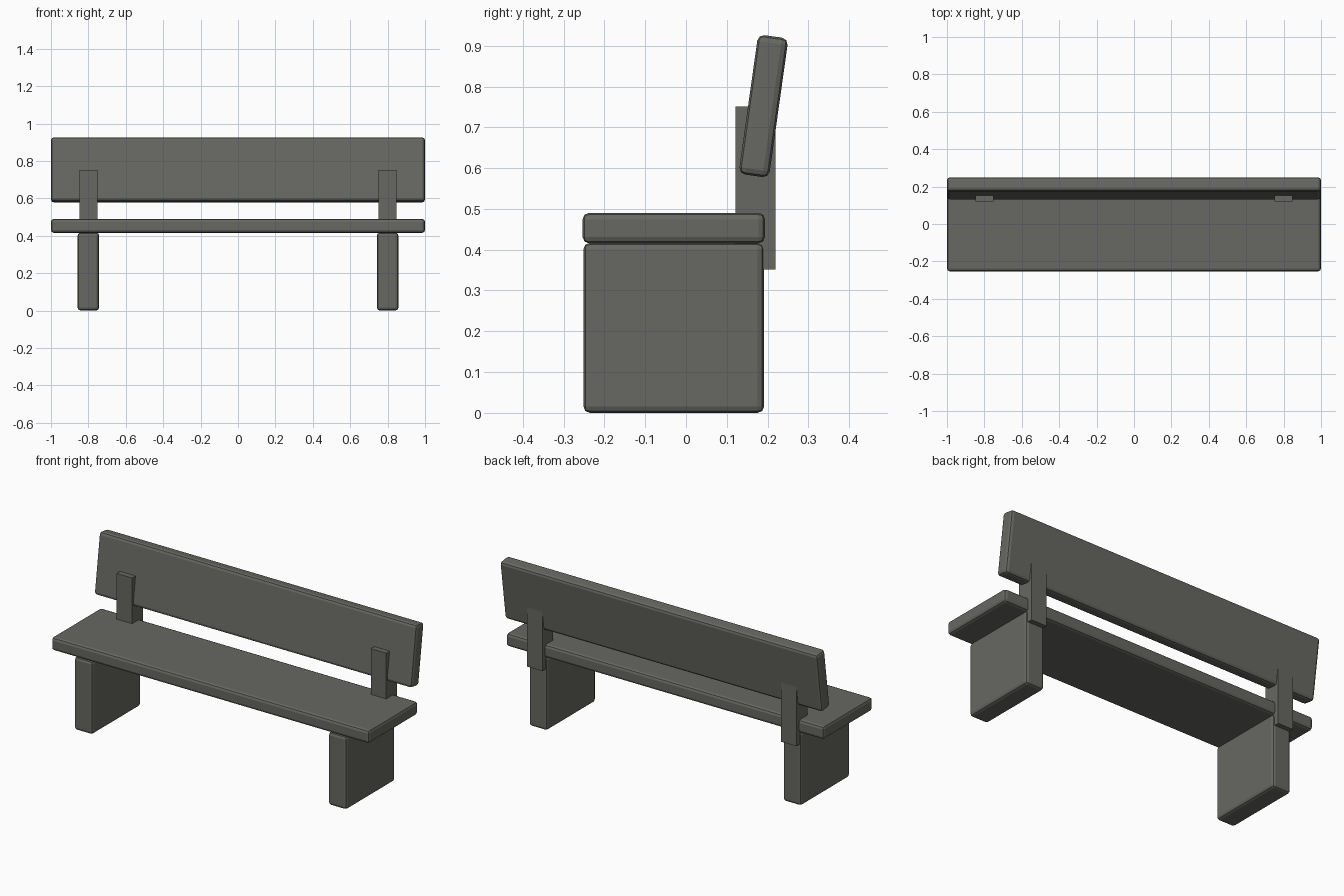
import bpy
import math

# Remove the default cube
cube = bpy.data.objects.get("Cube")
if cube:
    bpy.data.objects.remove(cube, do_unlink=True)

# Single stone grey
GREY = (0.135, 0.135, 0.122, 1.0)
stone = bpy.data.materials.new("stone_grey")
stone.use_nodes = True
stone.diffuse_color = GREY
shader = next(n for n in stone.node_tree.nodes if n.type == "BSDF_PRINCIPLED")
shader.inputs["Base Color"].default_value = GREY


def slab(name, center, size, tilt=0.0, bevel=0.0):
    """Box with optional backward tilt and softened edges."""
    bpy.ops.mesh.primitive_cube_add(size=1, location=center)
    ob = bpy.context.object
    ob.name = name
    ob.scale = size
    bpy.ops.object.transform_apply(location=False, rotation=False, scale=True)
    ob.rotation_euler.x = -math.radians(tilt)
    ob.data.materials.append(stone)
    if bevel:
        mod = ob.modifiers.new("soft_edges", "BEVEL")
        mod.width = bevel
        mod.segments = 2
    return ob


# Seat plank and tilted backrest plank
slab("seat", (0, -0.03, 0.453), (2.0, 0.447, 0.075), bevel=0.016)
slab("backrest", (0, 0.19, 0.752), (2.0, 0.075, 0.345), tilt=8, bevel=0.016)

# Slab legs and square posts holding the backrest
for side, x in (("left", 0.8), ("right", -0.8)):
    slab(side + "_leg", (x, -0.03, 0.2085), (0.115, 0.443, 0.417), bevel=0.016)
    slab(side + "_back_post", (x, 0.17, 0.551), (0.097, 0.098, 0.4))
